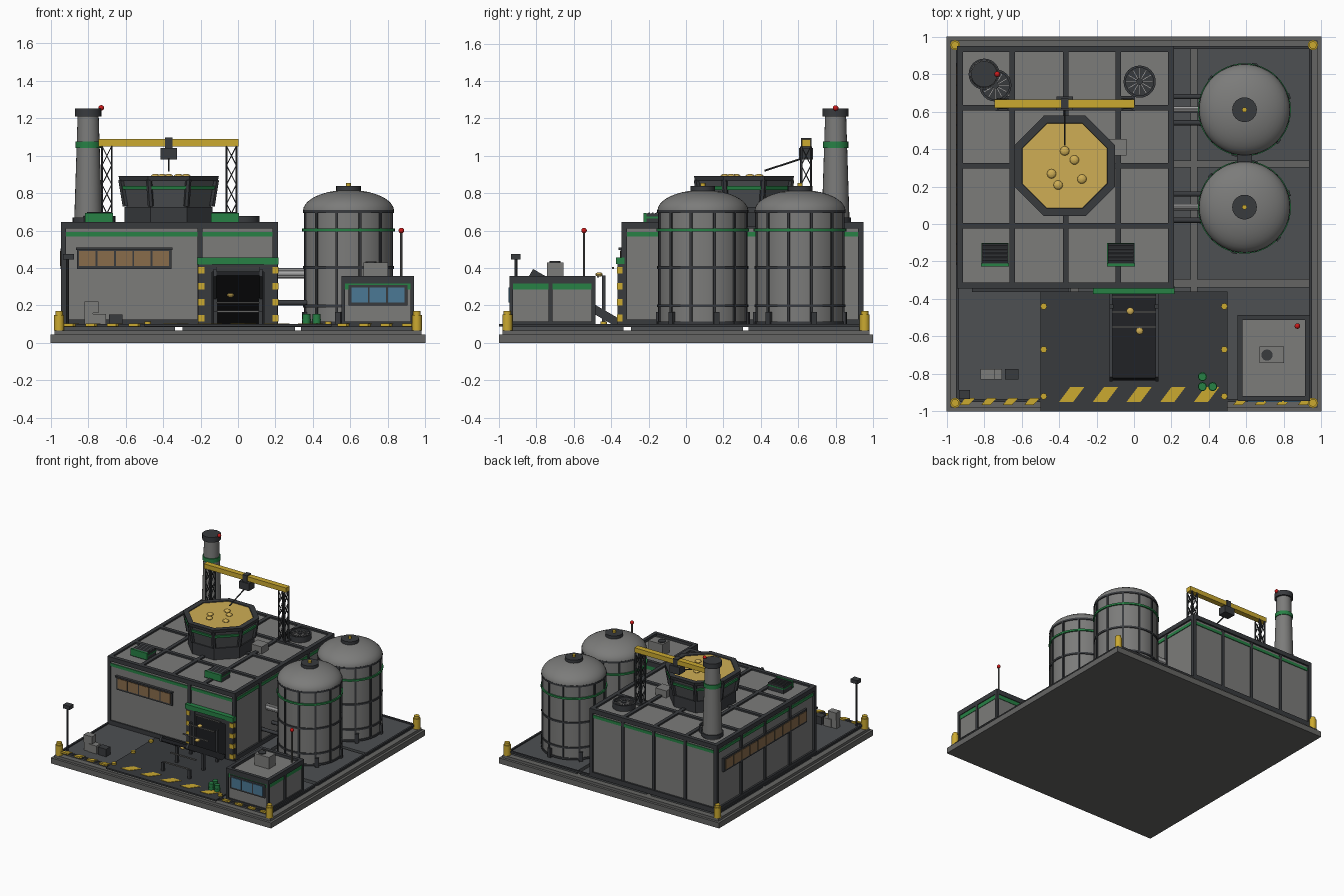
import bpy, bmesh, math
from mathutils import Matrix, Vector

if "Cube" in bpy.data.objects:
    bpy.data.objects.remove(bpy.data.objects["Cube"])

COL = {"grey": (.2, .2, .195), "concrete": (.13, .13, .125), "deck": (.075, .08, .085), "dark": (.04, .043, .048),
       "black": (.012, .013, .015), "green": (.02, .22, .06), "yellow": (.6, .4, .03), "grain": (.62, .42, .09),
       "amber": (.25, .15, .07), "blue": (.07, .19, .3), "red": (.6, .01, .01), "steel": (.4, .4, .4)}
MATS = {}
for k, c in COL.items():
    MATS[k] = bpy.data.materials.new(k)
    MATS[k].diffuse_color = (*c, 1)
T = Matrix.Translation


class Part:
    """Collects primitives into one named object."""
    def __init__(self):
        self.bm = bmesh.new()

    def box(self, x0, x1, y0, y1, z0, z1):
        m = T(((x0 + x1) / 2, (y0 + y1) / 2, (z0 + z1) / 2)) @ Matrix.Diagonal((x1 - x0, y1 - y0, z1 - z0, 1))
        bmesh.ops.create_cube(self.bm, size=1, matrix=m)
        return self

    def cbox(self, c, s, rot=Matrix()):
        bmesh.ops.create_cube(self.bm, size=1, matrix=T(c) @ rot @ Matrix.Diagonal((*s, 1)))
        return self

    def cyl(self, x, y, z0, z1, r1, r2=None, n=24, turn=0.0):
        bmesh.ops.create_cone(self.bm, cap_ends=True, segments=n, radius1=r1, radius2=r1 if r2 is None else r2,
                              depth=z1 - z0, matrix=T((x, y, (z0 + z1) / 2)) @ Matrix.Rotation(turn, 4, 'Z'))
        return self

    def rod(self, a, b, r, n=8):
        a, b = Vector(a), Vector(b)
        q = (b - a).to_track_quat('Z', 'Y').to_matrix().to_4x4()
        bmesh.ops.create_cone(self.bm, cap_ends=True, segments=n, radius1=r, radius2=r,
                              depth=(b - a).length, matrix=T((a + b) / 2) @ q)
        return self

    def ball(self, c, r, sz=1.0):
        bmesh.ops.create_uvsphere(self.bm, u_segments=12, v_segments=8, radius=r,
                                  matrix=T(c) @ Matrix.Diagonal((1, 1, sz, 1)))
        return self

    def lathe(self, x, y, prof, n=32):
        vs = [self.bm.verts.new((x + r, y, z)) for r, z in prof]
        es = [self.bm.edges.new(p) for p in zip(vs, vs[1:])]
        bmesh.ops.spin(self.bm, geom=vs + es, cent=(x, y, 0), axis=(0, 0, 1), angle=2 * math.pi, steps=n)
        bmesh.ops.remove_doubles(self.bm, verts=self.bm.verts, dist=1e-5)
        return self

    def stripe(self, x, y0, y1, w, lean, z0, z1):
        f = self.bm.faces.new([self.bm.verts.new(p) for p in
                               ((x, y0, z0), (x + w, y0, z0), (x + w + lean, y1, z0), (x + lean, y1, z0))])
        g = bmesh.ops.extrude_face_region(self.bm, geom=[f])["geom"]
        bmesh.ops.translate(self.bm, verts=[v for v in g if isinstance(v, bmesh.types.BMVert)], vec=(0, 0, z1 - z0))
        return self

    def done(self, name, mat, smooth=False):
        bmesh.ops.recalc_face_normals(self.bm, faces=self.bm.faces)
        me = bpy.data.meshes.new(name)
        self.bm.to_mesh(me)
        self.bm.free()
        me.materials.append(MATS[mat])
        ob = bpy.data.objects.new(name, me)
        bpy.context.collection.objects.link(ob)
        if smooth:
            bpy.ops.object.select_all(action='DESELECT')
            ob.select_set(True)
            bpy.context.view_layer.objects.active = ob
            bpy.ops.object.shade_smooth_by_angle(angle=math.radians(35))


def frame(p, x0, x1, y0, y1, z0, z1, w):
    p.box(x0, x1, y0, y0 + w, z0, z1).box(x0, x1, y1 - w, y1, z0, z1)
    return p.box(x0, x0 + w, y0 + w, y1 - w, z0, z1).box(x1 - w, x1, y0 + w, y1 - w, z0, z1)


# base, deck panels with gaps, kerb, apron, hazard stripes, corner bollards
Part().box(-1, 1, -1, 1, 0, .045).box(-.98, .98, -.98, .98, .045, .066).done("base_slab", "concrete")
p = Part()
for a in (-.935, -.295, .335):
    for b in (-.935, -.295, .335):
        p.box(a, a + .6, b, b + .6, .066, .09)
p.done("deck_panels", "deck")
frame(Part(), -.95, .95, -.95, .95, .085, .1, .015).done("deck_kerb", "dark")
Part().box(-.5, .5, -1, -.36, .088, .1).done("apron", "dark")
p = Part()
for i in range(5):
    p.stripe(-.4 + .18 * i, -.95, -.87, .075, .06, .1, .103)
for i in range(4):
    for s in (-.93, .53):
        p.stripe(s + .115 * i, -.965, -.93, .05, .03, .088, .103)
p.done("hazard_stripes", "yellow")
p = Part()
for sx in (-1, 1):
    for sy in (-1, 1):
        p.cyl(.955 * sx, .955 * sy, .066, .15, .027, n=16).cyl(.955 * sx, .955 * sy, .15, .17, .02, n=16)
    for y in (-.44, -.67, -.92):
        p.cyl(.482 * sx, y, .1, .115, .017, n=12)
p.done("bollards", "yellow", True)

# main building: walls, posts, roof grid, green band
Part().box(-.93, .2, -.335, .935, .09, .632).done("main_walls", "grey")
GX, GY = (-.65, -.365, -.085), (-.01, .31, .62)
p = Part()
frame(p, -.945, .213, -.345, .95, .61, .645, .032)
frame(p, -.945, .213, -.345, .95, .09, .125, .03)
for x in (-.945, .185):
    for y in (-.345, .92):
        p.box(x, x + .028, y, y + .03, .09, .63)
for x in GX:
    p.box(x - .015, x + .015, -.33, .93, .62, .645).box(x - .012, x + .012, .93, .945, .1, .63)
for y in GY:
    p.box(-.93, .2, y - .015, y + .015, .62, .645)
    p.box(-.942, -.92, y - .012, y + .012, .1, .63).box(.19, .21, y - .012, y + .012, .1, .63)
p.box(-.215, -.19, -.345, -.33, .1, .63)
p.done("main_frame", "dark")
Part().box(-.936, .206, -.341, .941, .568, .592).done("main_green_band", "green")

# window strips
Part().box(-.86, -.355, -.35, -.33, .395, .505).box(-.947, -.92, -.22, .86, .395, .505).done("window_frames", "dark")
p = Part()
for i in range(5):
    p.box(-.848 + .098 * i, -.76 + .098 * i, -.354, -.34, .41, .49)
for i in range(10):
    p.box(-.951, -.93, -.208 + .106 * i, -.112 + .106 * i, .41, .49)
p.done("window_panes", "amber")
Part().box(-.865, -.35, -.362, -.34, .497, .51).done("window_awning", "dark")

# doorway
Part().box(-.14, .14, -.347, -.33, .09, .42).done("doorway", "black")
p, q = Part(), Part()
for x in (-.21, .14):
    p.box(x, x + .07, -.365, -.33, .09, .425)
    e = x - .003 if x < 0 else x + .043
    for i in range(4):
        q.box(e, e + .033, -.369, -.34, .115 + .085 * i, .15 + .085 * i)
p.box(-.14, .14, -.36, -.33, .38, .425)
p.done("door_posts", "dark")
q.done("door_post_stripes", "yellow")
Part().box(-.22, .215, -.373, -.33, .42, .457).done("door_lintel", "green")

# conveyor: belt, side rails, cleats, legs, ore
tilt = Matrix.Rotation(math.radians(-30), 4, 'X')
Part().cbox((0, -.595, .235), (.23, .54, .025), tilt).done("conveyor_belt", "black")
p = Part()
for s in (-1, 1):
    p.cbox((.122 * s, -.595, .24), (.016, .54, .045), tilt)
    for y, h in ((-.8, .17), (-.62, .25), (-.44, .36)):
        p.box(.12 * s - .01, .12 * s + .01, y - .01, y + .01, .09, h)
p.done("conveyor_rails_and_legs", "dark")
p = Part()
for i in range(6):
    y = -.79 + .08 * i
    p.box(-.115, .115, y - .005, y + .005, .14 + .58 * (y + .83), .15 + .58 * (y + .83))
p.done("conveyor_cleats", "concrete")
p = Part()
for x, y, z in ((-.02, -.465, .365), (.03, -.57, .3), (-.04, -.66, .255)):
    p.ball((x, y, z), .02, .6)
p.done("conveyor_ore", "grain")

# octagonal hopper with ribs and grain
HX, HY, K = -.37, .31, 1 / math.cos(math.pi / 8)


def octo(p, z0, z1, a, b):
    return p.cyl(HX, HY, z0, z1, a * K, b * K, 8, math.pi / 8)


octo(Part(), .632, .725, .235, .235).done("hopper_pedestal", "dark")
octo(Part(), .72, .87, .225, .252).done("hopper_bowl", "deck")
octo(Part(), .818, .838, .255, .258).done("hopper_green_band", "green")
p = Part().lathe(HX, HY, [(r * K, z) for r, z in ((.22, .87), (.262, .865), (.268, .892), (.228, .892), (.22, .87))], 8)
bmesh.ops.rotate(p.bm, verts=p.bm.verts, cent=(HX, HY, 0), matrix=Matrix.Rotation(math.pi / 8, 3, 'Z'))
for i in range(8):
    a = math.pi / 8 + i * math.pi / 4
    u = Vector((math.cos(a), math.sin(a), 0))
    c = Vector((HX, HY, 0))
    p.rod(c + u * .25 + Vector((0, 0, .73)), c + u * .275 + Vector((0, 0, .87)), .016, 6)
p.done("hopper_rim_and_ribs", "dark")
octo(Part(), .86, .886, .226, .226).done("hopper_grain", "grain")
p = Part()
for x, y in ((-.37, .39), (-.318, .342), (-.44, .268), (-.278, .24), (-.405, .208)):
    p.ball((x, y, .888), .025, .6)
p.done("grain_lumps", "grain")

# gantry crane
Part().box(-.745, .003, .62, .665, 1.05, 1.088).done("gantry_beam", "yellow")
p = Part()
for x in (-.7, -.035):
    P = [(x + a, .642 + b) for a, b in ((-.026, -.026), (.026, -.026), (.026, .026), (-.026, .026))]
    for i in range(4):
        a, b = P[i], P[(i + 1) % 4]
        p.rod((*a, .632), (*a, 1.05), .006, 6)
        for j in range(4):
            z = .64 + .1025 * j
            p.rod((*a, z), (*b, z + .1025), .003, 5).rod((*b, z), (*a, z + .1025), .003, 5)
    p.box(x - .04, x + .04, .602, .682, .632, .65)
p.box(-.415, -.325, .605, .68, .98, 1.04).box(-.39, -.35, .615, .67, 1.03, 1.096)
p.rod((-.37, .62, .985), (-.37, .42, .92), .005)
p.done("gantry_towers_and_trolley", "dark")

# chimney
Part().cyl(-.8, .8, .632, 1.22, .075, .056).done("chimney", "grey", True)
Part().cyl(-.8, .8, .64, .67, .083).cyl(-.8, .8, 1.21, 1.252, .07).done("chimney_collars", "dark", True)
Part().cyl(-.8, .8, 1.042, 1.075, .068).done("chimney_green_ring", "green", True)

# roof fans, louvre vents, roof box
p, q = Part(), Part()
for x, y in ((-.74, .74), (.03, .76)):
    p.lathe(x, y, [(.086, .632), (.086, .678), (.074, .678), (.074, .65), (0, .65)], 24).cyl(x, y, .65, .675, .018)
    for i in range(12):
        r = Matrix.Rotation(i * math.pi / 6, 4, 'Z')
        q.cbox(Vector((x, y, .664)) + r @ Vector((.044, 0, 0)), (.055, .008, .004), r)
p.done("fan_housings", "dark", True)
q.done("fan_blades", "steel")
p, q = Part(), Part()
for x in (-.742, -.07):
    p.box(x - .07, x + .07, -.215, -.105, .632, .69)
    for i in range(5):
        p.cbox((x, -.2 + .02 * i, .692), (.13, .014, .006), Matrix.Rotation(.5, 4, 'X'))
    q.box(x - .075, x + .075, -.227, -.212, .64, .695).box(x - .073, x + .073, -.218, -.102, .665, .675)
p.done("roof_vents", "dark")
q.done("roof_vent_trim", "green")
Part().box(-.14, -.04, .365, .455, .632, .69).done("roof_box", "grey")

# storage tanks with bands, ribs, feet and caps
g, d, v, t = Part(), Part(), Part(), Part()
for y in (.61, .09):
    dome = [(.243 * math.cos(a), .705 + .112 * math.sin(a)) for a in [math.pi / 20 * i for i in range(1, 10)]]
    t.lathe(.59, y, [(0, .1), (.237, .1), (.237, .7), (.243, .705)] + dome + [(0, .817)], 48)
    g.lathe(.59, y, [(.235, .595), (.248, .595), (.248, .61), (.235, .61)], 48)
    for z in (.1, .19, .395, .695):
        d.lathe(.59, y, [(.23, z), (.244, z), (.244, z + .015), (.23, z + .015)], 48)
    for i in range(12):
        r = Matrix.Rotation(i * math.pi / 6 + .26, 4, 'Z')
        d.cbox(Vector((.59, y, .4)) + r @ Vector((.238, 0, 0)), (.014, .014, .6), r)
    for i in range(6):
        r = Matrix.Rotation(i * math.pi / 3 + .3, 4, 'Z')
        d.cbox(Vector((.59, y, .125)) + r @ Vector((.243, 0, 0)), (.022, .03, .08), r)
    d.cyl(.59, y, .8, .838, .066)
    v.cyl(.59, y, .838, .855, .013, n=12)
d.rod((.59, .28, .66), (.59, .42, .66), .035, 16).box(.55, .63, .325, .375, .62, .7)
t.done("tanks", "grey", True)
g.done("tank_green_bands", "green", True)
d.done("tank_bands_ribs_caps", "dark", True)
v.done("tank_valves", "yellow")

# pipes from building to tanks
p, q = Part(), Part()
for y in (.61, .09):
    for z in (.357, .372, .387):
        p.rod((.2, y, z), (.37, y, z), .012, 10)
    p.rod((.2, y, .372), (.37, y, .372), .017, 12)
    for s in (-.07, .07):
        q.rod((.2, y + s, .215), (.4, y + s, .215), .014, 12)
p.done("upper_pipes", "steel", True)
q.done("lower_pipes", "dark", True)

# control booth
Part().box(.56, .93, -.935, -.495, .09, .335).done("booth_walls", "grey")
p = frame(Part(), .552, .94, -.945, -.485, .318, .357, .028)
frame(p, .552, .94, -.945, -.485, .09, .115, .02)
for x in (.552, .92):
    for y in (-.945, -.505, -.735):
        p.box(x, x + .02, y, y + .02, .09, .33)
p.box(.59, .905, -.945, -.93, .2, .31)
p.done("booth_frame", "dark")
Part().box(.557, .934, -.939, -.491, .285, .318).done("booth_green_band", "green")
p = Part()
for i in range(3):
    p.box(.605 + .098 * i, .693 + .098 * i, -.95, -.93, .215, .295)
p.done("booth_windows", "blue")
Part().box(.67, .8, -.742, -.655, .33, .43).done("booth_cooling_unit", "grey")
Part().cyl(.71, -.7, .43, .436, .03).done("cooling_fan", "dark")
Part().rod((.872, -.545, .33), (.872, -.545, .6), .006).done("antenna", "concrete")
Part().ball((.872, -.545, .6), .015).ball((-.73, .8, 1.255), .015).done("warning_lights", "red", True)

# lamp post, barrels, crates
Part().rod((-.91, -.91, .09), (-.91, -.91, .46), .008).box(-.935, -.875, -.935, -.885, .445, .475).done("lamp_post", "dark")
p = Part()
for x, y in ((.365, -.815), (.365, -.868), (.42, -.868)):
    p.cyl(x, y, .095, .155, .021, n=16).cyl(x, y, .12, .127, .024, n=16)
p.done("barrels", "green", True)
Part().box(-.82, -.745, -.83, -.775, .16, .22).box(-.775, -.705, -.83, -.775, .09, .155).box(
    -.82, -.775, -.825, -.78, .09, .16).done("crates", "grey")
Part().box(-.69, -.617, -.83, -.773, .09, .152).done("dark_crate", "dark")

for m in bpy.data.materials:
    if m.users and not m.is_grease_pencil:
        m.use_nodes = True
        m.node_tree.nodes["Principled BSDF"].inputs["Base Color"].default_value = m.diffuse_color
